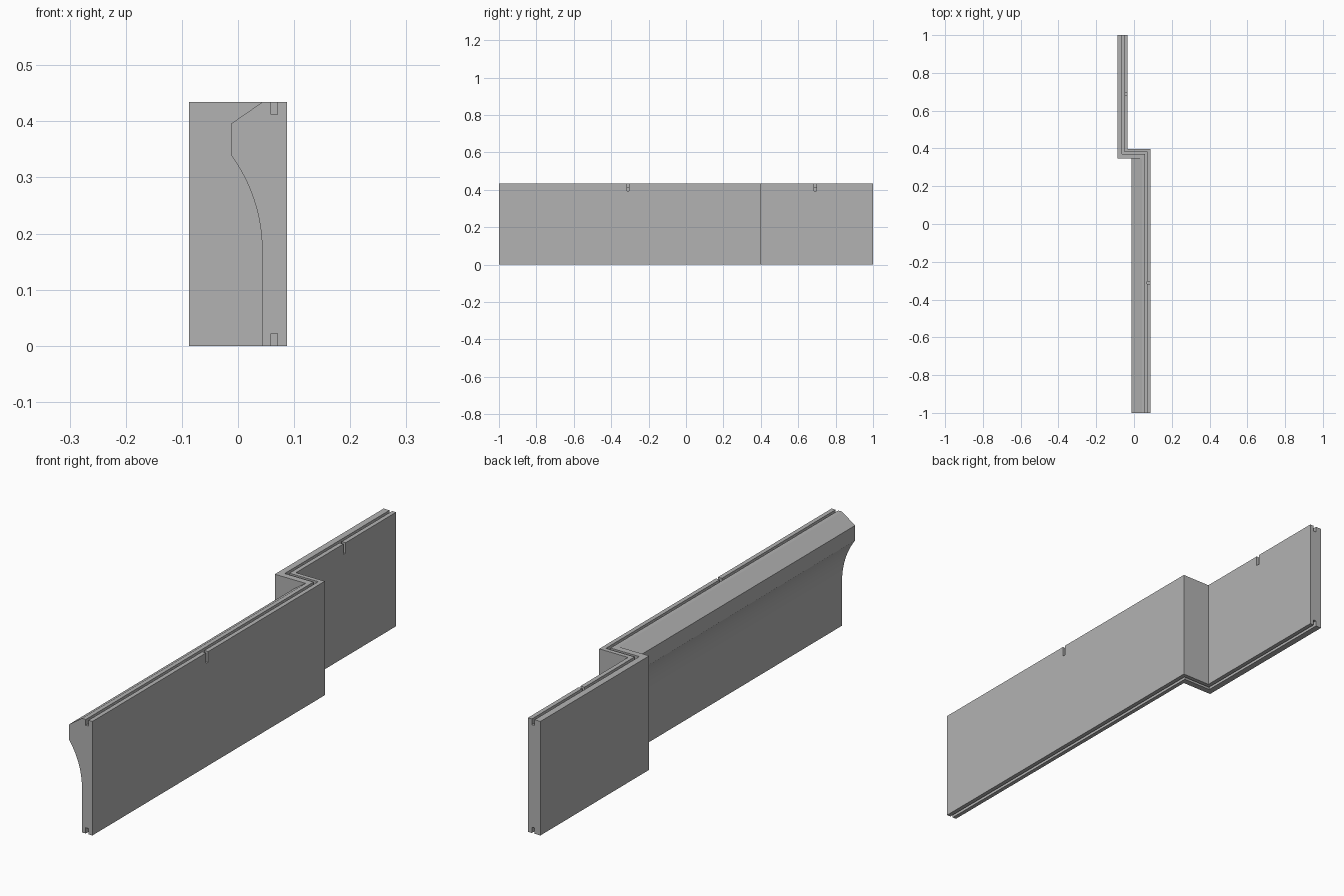
import bpy, bmesh, math

old = bpy.data.objects.get("Cube")
if old:
    bpy.data.objects.remove(old, do_unlink=True)

# One plain grey for everything
grey = bpy.data.materials.new("plain_grey")
grey.use_nodes = True
grey.diffuse_color = (0.45, 0.45, 0.45, 1)
grey.node_tree.nodes["Principled BSDF"].inputs["Base Color"].default_value = (0.45, 0.45, 0.45, 1)

HEIGHT = 0.434
OUTER_X = 0.087               # flat side of the long wall
REAR_X = -0.0345              # flat side of the short wall
JOG_Y = 0.398                 # rear side of the jog
THICK = 0.0525                # thickness of jog and short wall
SLOT_A, SLOT_B, SLOT_DEPTH = 0.0165, 0.028, 0.022
JOINT_Y = JOG_Y - THICK


def section(back):
    """Wall cross-section (depth from flat side, z) with slots above and below."""
    lower = [(0, 0), (SLOT_A, 0), (SLOT_A, SLOT_DEPTH), (SLOT_B, SLOT_DEPTH), (SLOT_B, 0)]
    upper = [(d, HEIGHT - z) for d, z in reversed(lower)]
    return lower + back + upper


def loft(name, rings):
    """Join matching rings of points into a capped solid."""
    bm = bmesh.new()
    loops = [[bm.verts.new(p) for p in ring] for ring in rings]
    count = len(loops[0])
    for a, b in zip(loops, loops[1:]):
        for i in range(count):
            j = (i + 1) % count
            bm.faces.new((a[i], a[j], b[j], b[i]))
    bm.faces.new(loops[0][::-1])
    bm.faces.new(loops[-1])
    bmesh.ops.remove_doubles(bm, verts=bm.verts, dist=1e-5)
    bmesh.ops.recalc_face_normals(bm, faces=bm.faces)
    mesh = bpy.data.meshes.new(name)
    bm.to_mesh(mesh)
    bm.free()
    mesh.materials.append(grey)
    obj = bpy.data.objects.new(name, mesh)
    bpy.context.collection.objects.link(obj)
    return obj


def cut_notch(obj, face_x, y):
    """Cut a small upright notch from the flat side into the top slot."""
    bpy.ops.mesh.primitive_cube_add(size=1, location=(face_x - 0.0035, y, HEIGHT))
    cutter = bpy.context.object
    cutter.name = "notch_cutter"
    cutter.scale = (0.027, 0.013, 0.08)
    cutter.hide_render = True
    mod = obj.modifiers.new("notch", 'BOOLEAN')
    mod.operation, mod.solver, mod.object = 'DIFFERENCE', 'EXACT', cutter
    bpy.context.view_layer.update()
    bpy.ops.object.select_all(action='DESELECT')
    bpy.context.view_layer.objects.active = obj
    obj.select_set(True)
    bpy.ops.object.modifier_apply(modifier=mod.name)
    bpy.data.objects.remove(cutter, do_unlink=True)


# Long wall with a coved cornice on its back
wall_d, lip_d = 0.044, 0.099
cove_z, lip_z, shoulder_z = 0.17, 0.339, 0.396
rise, out = lip_z - cove_z, lip_d - wall_d
radius = (rise ** 2 + out ** 2) / (2 * out)
sweep = math.asin(rise / radius)
steps = 16
cove = []
for i in range(steps + 1):
    angle = sweep * i / steps
    cove.append((wall_d + radius * (1 - math.cos(angle)), cove_z + radius * math.sin(angle)))
cornice = section([(wall_d, 0)] + cove + [(lip_d, shoulder_z), (wall_d, HEIGHT)])
long_wall = loft("long_wall", [[(OUTER_X - d, y, z) for d, z in cornice] for y in (-1, JOINT_Y)])

# Jog and short wall, swept with mitred corners
plain = section([(THICK, 0), (THICK, HEIGHT)])
short_wall = loft("jog_and_short_wall", [
    [(OUTER_X - d, JOINT_Y, z) for d, z in plain],
    [(OUTER_X - d, JOG_Y - d, z) for d, z in plain],
    [(REAR_X - d, JOG_Y - d, z) for d, z in plain],
    [(REAR_X - d, 1, z) for d, z in plain]])

cut_notch(long_wall, OUTER_X, -0.31)
cut_notch(short_wall, REAR_X, 0.69)

# Smooth only the cove
for obj in (long_wall, short_wall):
    bpy.ops.object.select_all(action='DESELECT')
    bpy.context.view_layer.objects.active = obj
    obj.select_set(True)
    bpy.ops.object.shade_smooth_by_angle(angle=math.radians(20))
